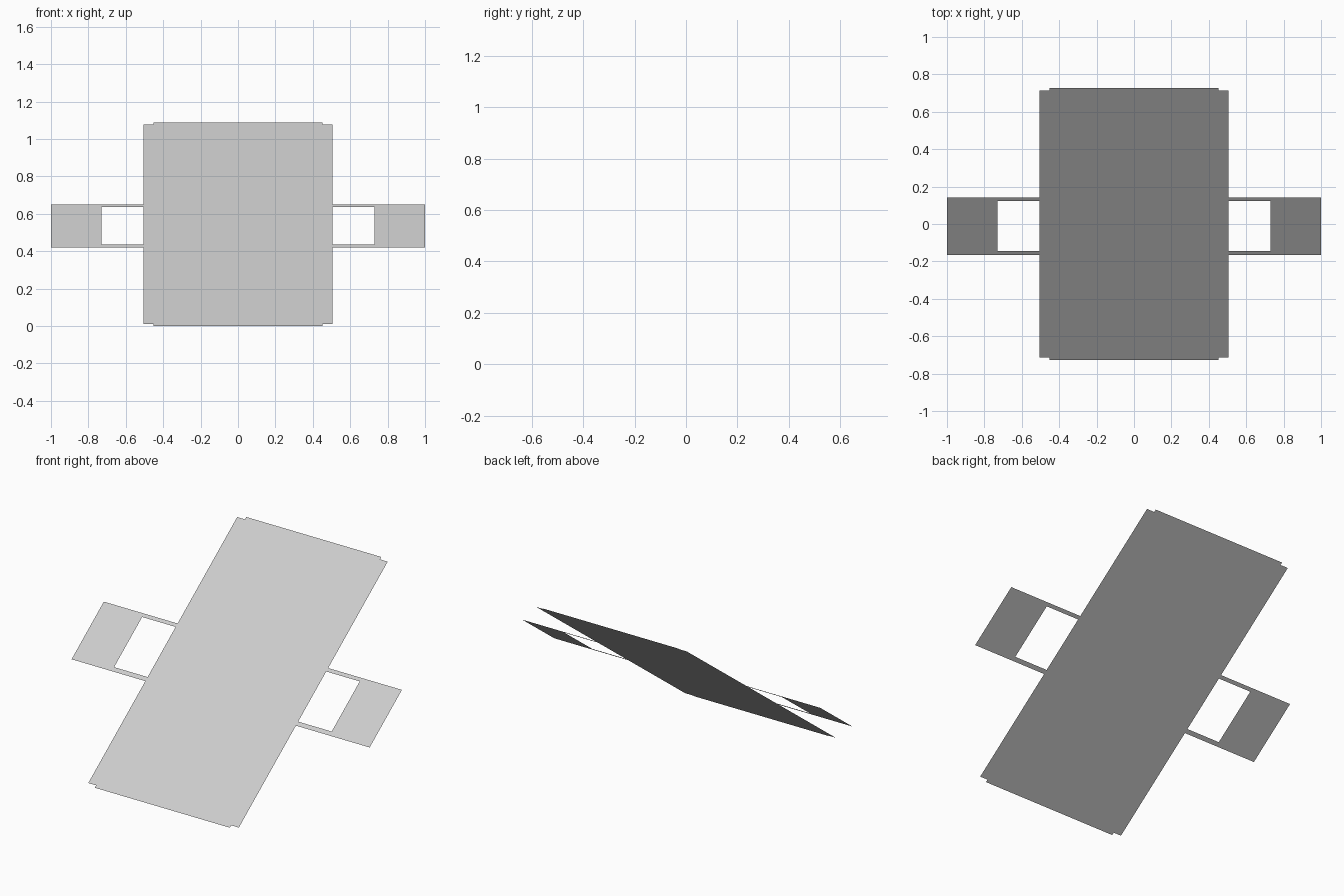
import bpy, bmesh, math
from mathutils import Matrix

if "Cube" in bpy.data.objects:
    bpy.data.objects.remove(bpy.data.objects["Cube"])

# The whole model is one flat, zero-thickness sheet, rising towards the back
HEIGHT, DEPTH = 1.087, 1.452
TILT = (Matrix.Translation((0, 0, HEIGHT / 2))
        @ Matrix.Rotation(math.atan2(HEIGHT, DEPTH), 4, 'X'))


def sheet(name, rects):
    """Flat part made from rectangles (x0, x1, y0, y1), tilted into place."""
    bm = bmesh.new()
    for x0, x1, y0, y1 in rects:
        x0, x1 = sorted((x0, x1))
        corners = ((x0, y0), (x1, y0), (x1, y1), (x0, y1))
        bm.faces.new([bm.verts.new((x, y, 0)) for x, y in corners])
    bmesh.ops.remove_doubles(bm, verts=bm.verts, dist=1e-5)
    bm.transform(TILT)
    mesh = bpy.data.meshes.new(name)
    bm.to_mesh(mesh)
    bm.free()
    obj = bpy.data.objects.new(name, mesh)
    bpy.context.collection.objects.link(obj)
    return obj


# Main panel with a shallow tab at each end
W, TAB_W, L, TAB_L = 0.505, 0.453, 0.891, 0.907
sheet("main_panel", [(-W, W, -L, L)])
sheet("end_tabs", [(-TAB_W, TAB_W, L, TAB_L), (-TAB_W, TAB_W, -TAB_L, -L)])

# Side panels, each held by two thin arms
LOW, LOW_IN, HIGH_IN, HIGH = -0.208, -0.181, 0.155, 0.178
for side, s in (("left", -1), ("right", 1)):
    sheet(side + "_side_panel", [(s * 0.73, s * 1.0, LOW, HIGH)])
    sheet(side + "_arms", [(s * W, s * 0.73, LOW, LOW_IN),
                           (s * W, s * 0.73, HIGH_IN, HIGH)])
